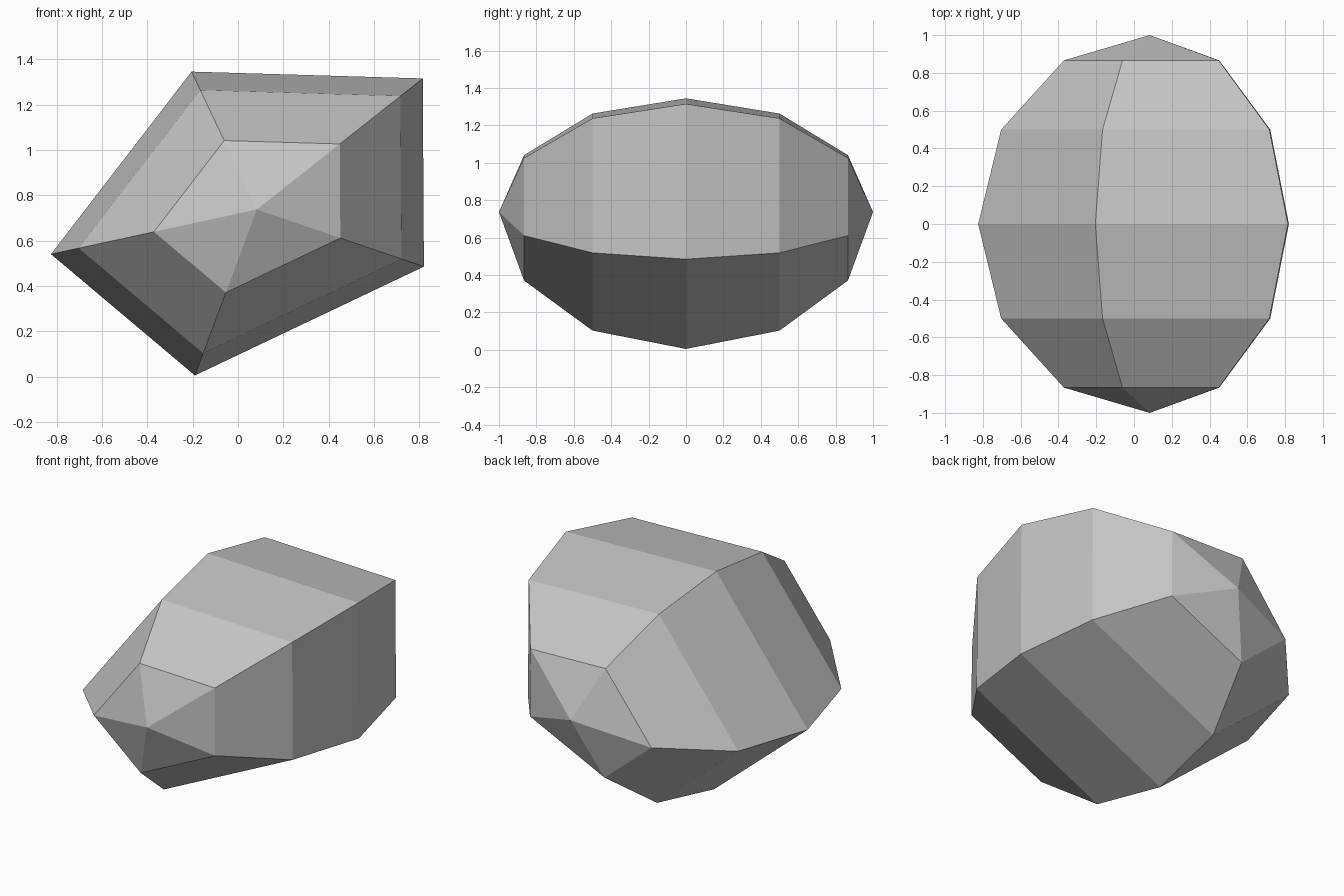
import bpy
import bmesh
import math

cube = bpy.data.objects.get("Cube")
if cube:
    bpy.data.objects.remove(cube, do_unlink=True)

# Stone colour
stone = bpy.data.materials.new("stone grey")
stone.use_nodes = True
colour = (0.55, 0.55, 0.55, 1)
stone.diffuse_color = colour
stone.node_tree.nodes["Principled BSDF"].inputs["Base Color"].default_value = colour

# Uneven five-sided cross-section (x, z) around the long axis, widest in the middle
section = [(-0.825, 0.54), (-0.205, 1.345), (0.815, 1.315), (0.82, 0.485), (-0.19, 0.005)]
cx, cz = 0.083, 0.737
steps = 6

bm = bmesh.new()
rings = []
for i in range(1, steps):
    angle = math.pi * i / steps
    y, scale = -math.cos(angle), math.sin(angle)
    rings.append([bm.verts.new((cx + (x - cx) * scale, y, cz + (z - cz) * scale))
                  for x, z in section])
front_tip = bm.verts.new((cx, -1, cz))
back_tip = bm.verts.new((cx, 1, cz))

# Side facets between rings, and the pointed ends
for k in range(len(section)):
    n = (k + 1) % len(section)
    for a, b in zip(rings, rings[1:]):
        bm.faces.new((a[k], a[n], b[n], b[k]))
    bm.faces.new((front_tip, rings[0][n], rings[0][k]))
    bm.faces.new((back_tip, rings[-1][k], rings[-1][n]))
bmesh.ops.recalc_face_normals(bm, faces=bm.faces)

mesh = bpy.data.meshes.new("rock")
bm.to_mesh(mesh)
bm.free()
mesh.materials.append(stone)
rock = bpy.data.objects.new("rock", mesh)
bpy.context.collection.objects.link(rock)
